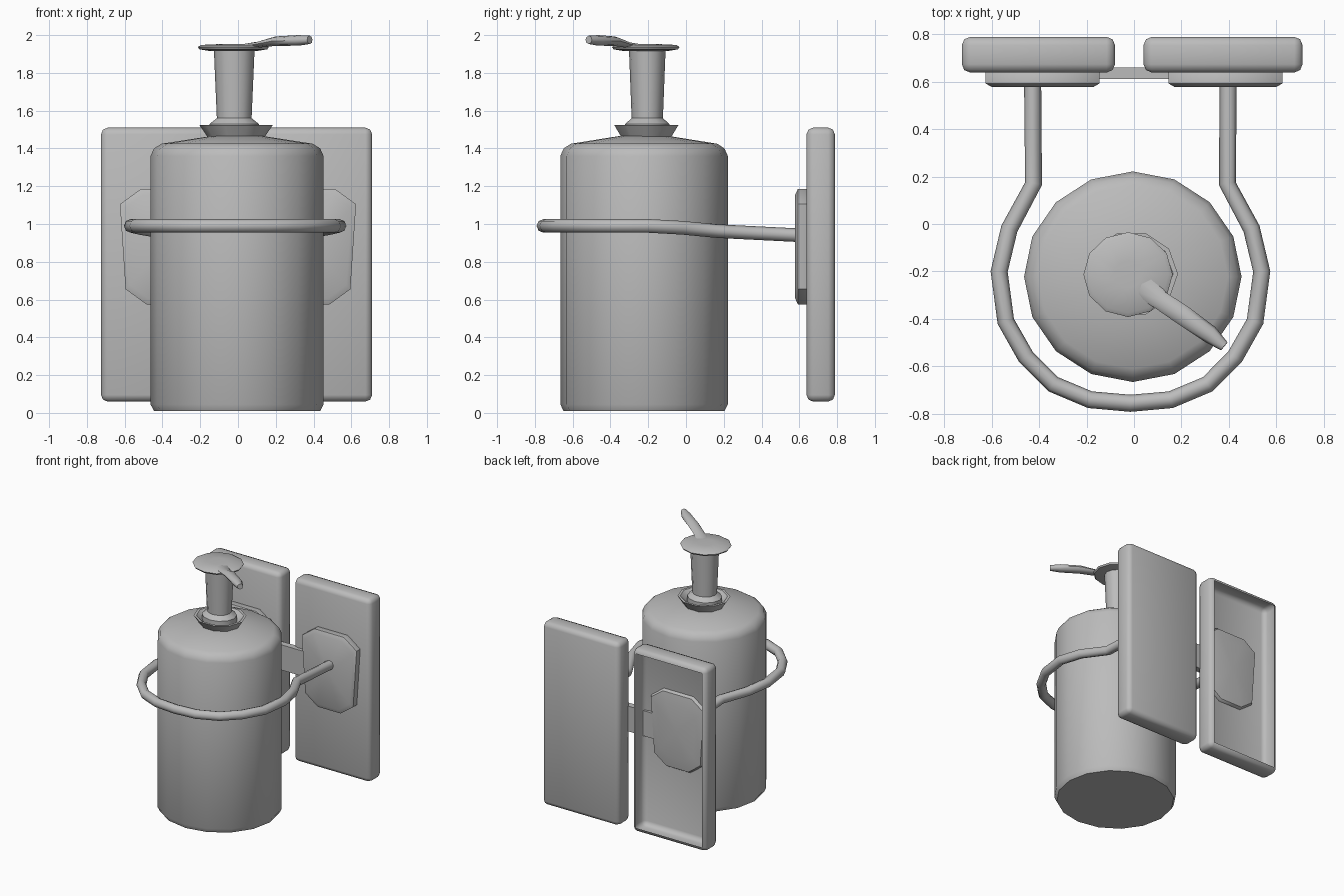
import bpy, bmesh, math
from mathutils import Vector

if "Cube" in bpy.data.objects:
    bpy.data.objects.remove(bpy.data.objects["Cube"])

grey = bpy.data.materials.new("satin grey")
grey.use_nodes = True
grey.diffuse_color = (0.5, 0.5, 0.5, 1)
grey.node_tree.nodes["Principled BSDF"].inputs["Base Color"].default_value = (0.5, 0.5, 0.5, 1)


def finish(name, bm, angle=40):
    """Turn a bmesh into a smooth shaded grey object."""
    bmesh.ops.recalc_face_normals(bm, faces=bm.faces)
    mesh = bpy.data.meshes.new(name)
    bm.to_mesh(mesh)
    bm.free()
    mesh.materials.append(grey)
    ob = bpy.data.objects.new(name, mesh)
    bpy.context.collection.objects.link(ob)
    bpy.ops.object.select_all(action='DESELECT')
    ob.select_set(True)
    bpy.context.view_layer.objects.active = ob
    bpy.ops.object.shade_smooth_by_angle(angle=math.radians(angle))
    return ob


def skin(name, loops, caps=(True, True), angle=40):
    """Bridge equal-length point loops; caps are fans to the loop centre."""
    bm = bmesh.new()
    rings = [[bm.verts.new(p) for p in loop] for loop in loops]
    n = len(rings[0])
    for a, b in zip(rings, rings[1:]):
        for i in range(n):
            j = (i + 1) % n
            bm.faces.new((a[i], a[j], b[j], b[i]))
    for ring, cap in zip((rings[0], rings[-1]), caps):
        if cap:
            c = bm.verts.new(sum((v.co for v in ring), Vector()) / n)
            for i in range(n):
                bm.faces.new((ring[i], ring[(i + 1) % n], c))
    return finish(name, bm, angle)


def lathe(name, profile, centre, sides, squash=1, caps=(True, True), angle=40):
    turn = [2 * math.pi * i / sides for i in range(sides)]
    return skin(name, [[(centre[0] + r * math.cos(t), centre[1] + r * squash * math.sin(t), z)
                        for t in turn] for r, z in profile], caps, angle)


def tube(name, path, width, height, sides=8):
    """Sweep an ellipse along a path; width and height are half sizes per point."""
    loops = []
    for i, p in enumerate(path):
        d = path[min(i + 1, len(path) - 1)] - path[max(i - 1, 0)]
        side = d.cross(Vector((0, 0, 1))).normalized()
        up = side.cross(d).normalized()
        loops.append([p + side * width[i] * math.cos(t) + up * height[i] * math.sin(t)
                      for t in (2 * math.pi * k / sides for k in range(sides))])
    return skin(name, loops, angle=60)


# Bottle with rounded shoulder
lathe("bottle", [(0.44, 0.01), (0.458, 0.045), (0.458, 1.36), (0.44, 1.4),
                 (0.40, 1.425), (0.14, 1.465)], (-0.005, -0.222), 16, 0.968)

# Pump: funnel collar, stem, thin round head
lathe("pump_collar", [(0.13, 1.43), (0.195, 1.525), (0.175, 1.525), (0.11, 1.47)],
      (-0.01, -0.21), 10, 0.92)
lathe("pump_stem", [(0.13, 1.47), (0.13, 1.53), (0.092, 1.56), (0.108, 1.93)],
      (-0.02, -0.205), 12, 0.9)
lathe("pump_head", [(0.12, 1.915), (0.18, 1.925), (0.188, 1.937), (0.17, 1.948), (0.06, 1.953)],
      (-0.025, -0.213), 12, 0.95)

# Spout reaching forward and to the left
tube("pump_spout", [Vector(p) for p in ((0.03, -0.25, 1.94), (0.11, -0.32, 1.95),
                                        (0.2, -0.38, 1.968), (0.32, -0.465, 1.972),
                                        (0.38, -0.515, 1.975))],
     [0.06, 0.04, 0.042, 0.038, 0.022], [0.012, 0.016, 0.025, 0.028, 0.022])

# Holder ring with two straight arms, one continuous rod
half = [(0.412, 0.61, 0.94), (0.408, 0.17, 0.962), (0.51, -0.02, 0.98), (0.553, -0.2, 0.99),
        (0.525, -0.41, 0.99), (0.44, -0.56, 0.99), (0.325, -0.675, 0.99), (0.17, -0.74, 0.99)]
path = [Vector(p) for p in half] + [Vector((0, -0.755, 0.99))]
path += [Vector((-x, y, z)) for x, y, z in reversed(half)]
for p in path:
    p.x -= 0.015
tube("holder_ring", path, [0.036] * len(path), [0.036] * len(path))

# Tapered rosettes where the arms meet the wall plates
outline = [(-0.24, 0.22), (-0.13, 0.3), (0.13, 0.3), (0.24, 0.22),
           (0.21, -0.23), (0.1, -0.31), (-0.1, -0.31), (-0.21, -0.23)]
for side, cx in (("left", 0.385), ("right", -0.385)):
    skin(side + "_rosette",
         [[(cx + x * s, y, 0.885 + z * s) for x, z in outline]
          for s, y in ((0.9, 0.578), (1, 0.592), (1, 0.64), (0.96, 0.66), (0.7, 0.672))])


# Wall plates: the left one is solid, the right one is an open shell at the back
def wall_plate(name, x0, x1, open_back):
    bm = bmesh.new()
    bmesh.ops.create_cube(bm, size=1)
    for v in bm.verts:
        v.co = ((x0 + x1) / 2 + v.co.x * (x1 - x0), 0.713 + v.co.y * 0.15, 0.785 + v.co.z * 1.45)
    bmesh.ops.bevel(bm, geom=bm.edges[:], offset=0.035, segments=2, profile=0.5, affect='EDGES')
    bm.normal_update()
    back = [f for f in bm.faces if f.normal.y > 0.95]
    if open_back:
        bmesh.ops.delete(bm, geom=back, context='FACES')
    else:
        bmesh.ops.poke(bm, faces=back)
    finish(name, bm, 60)


wall_plate("left_wall_plate", 0.04, 0.71, False)
wall_plate("right_wall_plate", -0.725, -0.08, True)

# Flat bar joining the two plates
bm = bmesh.new()
bmesh.ops.create_cube(bm, size=1)
for v in bm.verts:
    v.co = (0.02 + v.co.x * 0.5, 0.635 + v.co.y * 0.05, 0.87 + v.co.z * 0.2)
finish("joining_bar", bm)
